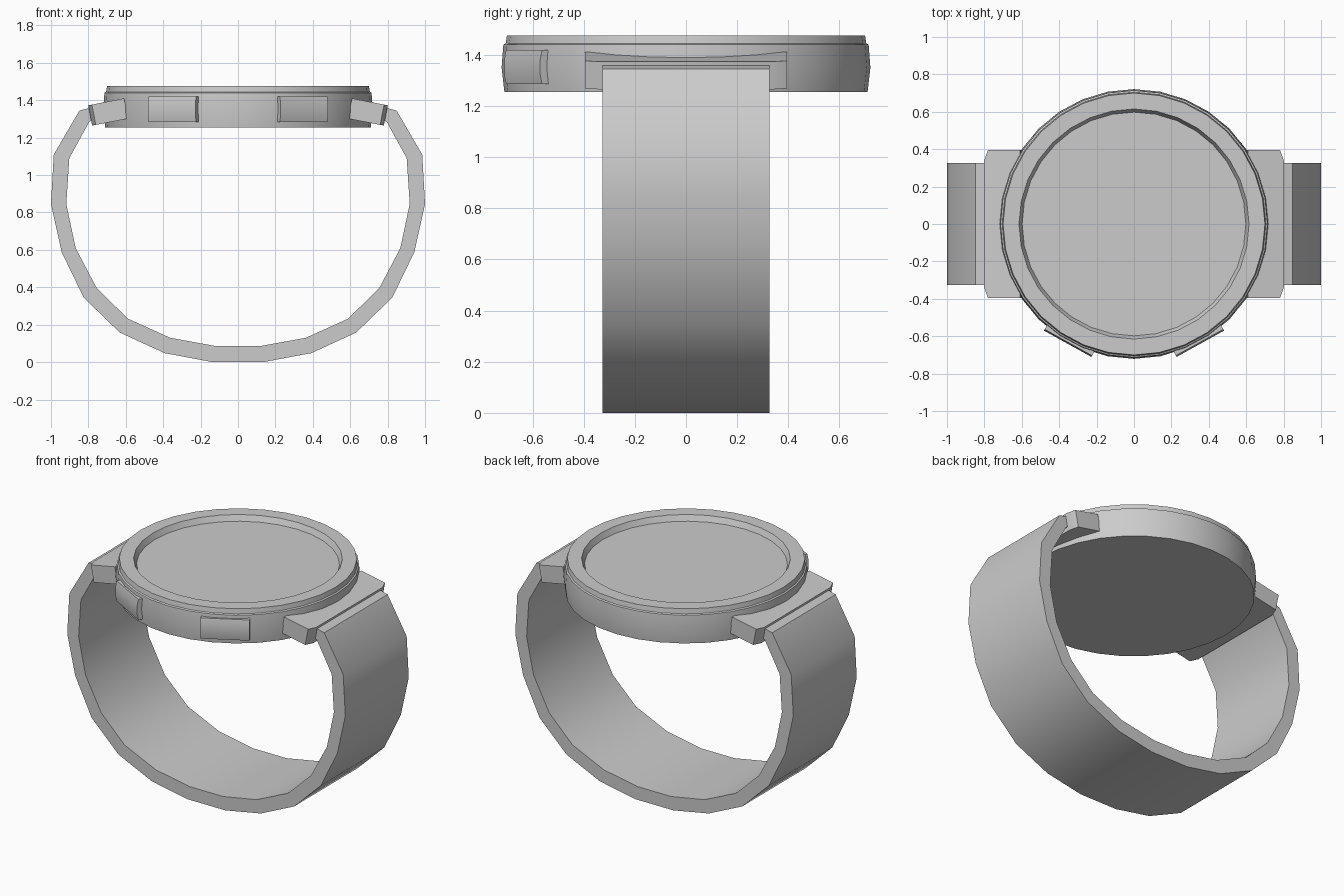
import bpy, bmesh, math
from mathutils import Matrix, Vector

if "Cube" in bpy.data.objects:
    bpy.data.objects.remove(bpy.data.objects["Cube"], do_unlink=True)

grey = bpy.data.materials.new("grey")
grey.use_nodes = True
colour = (0.6, 0.6, 0.6, 1)
grey.diffuse_color = colour
grey.node_tree.nodes["Principled BSDF"].inputs["Base Color"].default_value = colour


def finish(name, bm, angle=35):
    bmesh.ops.recalc_face_normals(bm, faces=bm.faces)
    mesh = bpy.data.meshes.new(name)
    bm.to_mesh(mesh)
    bm.free()
    mesh.materials.append(grey)
    obj = bpy.data.objects.new(name, mesh)
    bpy.context.collection.objects.link(obj)
    bpy.ops.object.select_all(action='DESELECT')
    obj.select_set(True)
    bpy.context.view_layer.objects.active = obj
    bpy.ops.object.shade_smooth_by_angle(angle=math.radians(angle))
    return obj


def lathe(name, profile, sides=32):
    # Stack of rings, closed with flat caps at both ends
    bm = bmesh.new()
    rings = []
    for r, z in profile:
        angles = [2 * math.pi * i / sides for i in range(sides)]
        rings.append([bm.verts.new((r * math.cos(a), r * math.sin(a), z)) for a in angles])
    for low, high in zip(rings, rings[1:]):
        for i in range(sides):
            j = (i + 1) % sides
            bm.faces.new((low[i], low[j], high[j], high[i]))
    bm.faces.new(rings[0])
    bm.faces.new(rings[-1])
    return finish(name, bm)


def prism(name, outline, depth, matrix=Matrix()):
    # Outline in the local XY plane, extruded along local Z about the centre
    bm = bmesh.new()
    ends = [[bm.verts.new(matrix @ Vector((x, y, s * depth / 2))) for x, y in outline]
            for s in (-1, 1)]
    n = len(outline)
    for i in range(n):
        j = (i + 1) % n
        bm.faces.new((ends[0][i], ends[0][j], ends[1][j], ends[1][i]))
    bm.faces.new(ends[0])
    bm.faces.new(ends[1])
    return finish(name, bm)


# Case with bezel step and recessed dial
lathe("case", [(0.71, 1.255), (0.721, 1.35), (0.714, 1.44), (0.705, 1.445),
               (0.7, 1.476), (0.615, 1.476), (0.598, 1.44)])

# Strap: one open band bent under the case
outer = [(0.79, 1.36), (0.848, 1.345), (0.985, 1.11), (1.0, 0.845), (0.943, 0.588),
         (0.825, 0.345), (0.632, 0.158), (0.392, 0.048), (0.135, 0)]
inner = [(0.76, 1.3), (0.795, 1.285), (0.902, 1.09), (0.918, 0.845), (0.868, 0.61),
         (0.755, 0.395), (0.588, 0.232), (0.362, 0.13), (0.12, 0.086)]
bm = bmesh.new()


def full(half):
    return half + [(-x, z) for x, z in reversed(half)]


rows = []
for path in (full(outer), full(inner)):
    for y in (-0.326, 0.326):
        rows.append([bm.verts.new((x, y, z)) for x, z in path])
loop = [rows[0], rows[1], rows[3], rows[2]]
for k in range(4):
    a, b = loop[k], loop[(k + 1) % 4]
    for i in range(len(a) - 1):
        bm.faces.new((a[i], a[i + 1], b[i + 1], b[i]))
for i in (0, -1):
    bm.faces.new([row[i] for row in loop])
finish("strap", bm)

# Lugs: tilted blocks with clipped outer corners
lug = [(-0.1, -0.395), (0.075, -0.395), (0.095, -0.34),
       (0.095, 0.34), (0.075, 0.395), (-0.1, 0.395)]
for side, turn in (("left", 0), ("right", math.pi)):
    place = (Matrix.Rotation(turn, 4, 'Z') @ Matrix.Translation((0.697, 0, 1.337))
             @ Matrix.Rotation(math.radians(11), 4, 'Y'))
    prism(side + "_lug", lug, 0.11, place)

# Side buttons: blocks with a bowed outer face
button = [(0.66, -0.067), (0.724, -0.067), (0.732, -0.03),
          (0.732, 0.03), (0.724, 0.067), (0.66, 0.067)]
for side, degrees in (("left", -61), ("right", -119)):
    place = (Matrix.Translation((0, 0, 1.352))
             @ Matrix.Rotation(math.radians(degrees), 4, 'Z')
             @ Matrix.Rotation(math.pi / 2, 4, 'X'))
    prism(side + "_button", button, 0.29, place)
